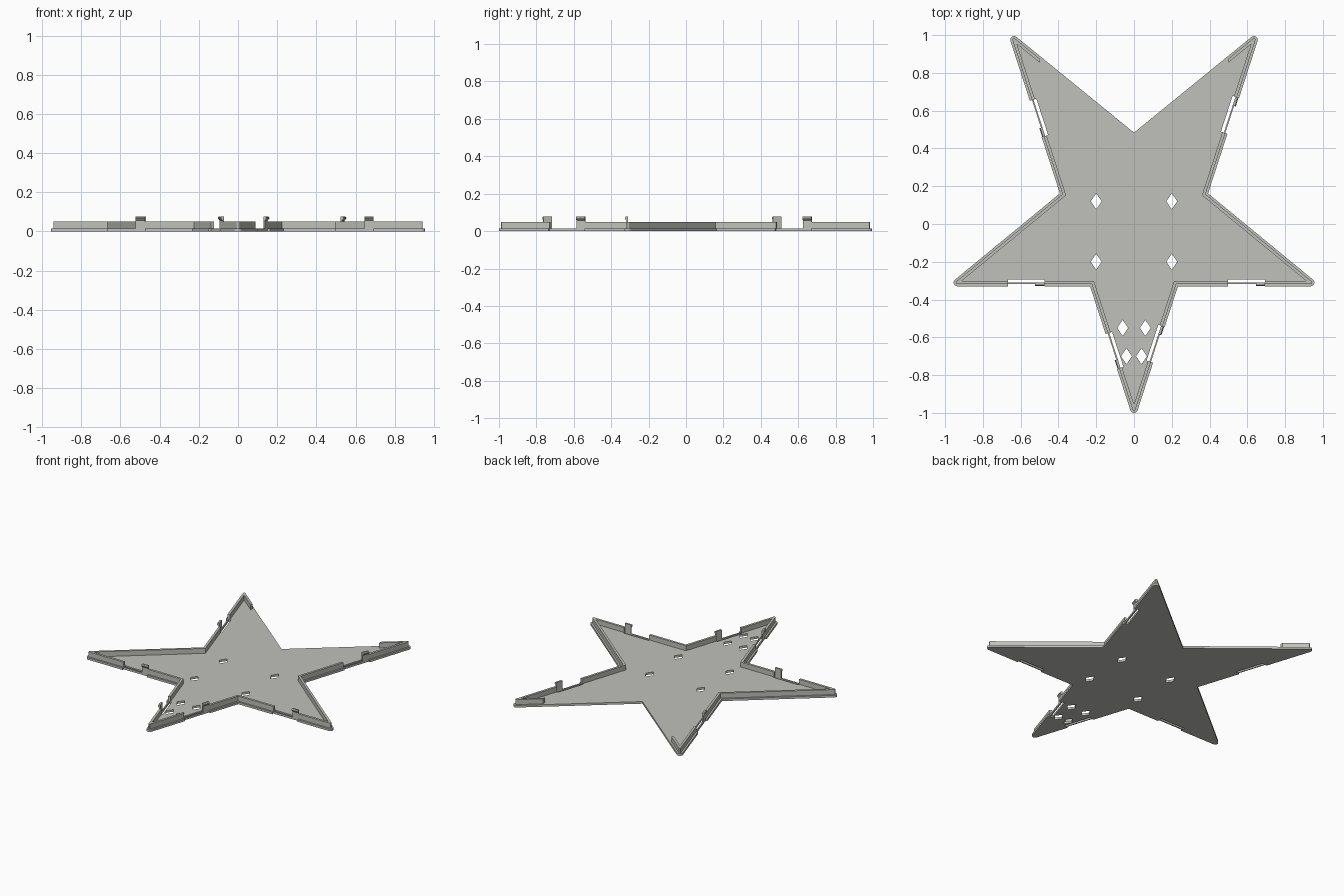
import bpy, bmesh, math
from mathutils import Vector

if "Cube" in bpy.data.objects:
    bpy.data.objects.remove(bpy.data.objects["Cube"])

PLATE_T, WALL_TOP, CLIP_TOP = 0.015, 0.05, 0.077

grey = bpy.data.materials.new("warm_grey")
grey.diffuse_color = (0.53, 0.535, 0.495, 1)
grey.use_nodes = True
grey.node_tree.nodes["Principled BSDF"].inputs["Base Color"].default_value = grey.diffuse_color

# Star centreline, counter-clockwise from the front tip
half = [(0.218, -0.31), (0.935, -0.31), (0.369, 0.155), (0.635, 0.975)]
STAR = [Vector(p) for p in
        [(0, -0.98)] + half + [(0, 0.458)] + [(-x, y) for x, y in reversed(half)]]
N = len(STAR)


def edge(i):
    """Start point, direction and outward normal of a star edge."""
    a, b = STAR[i % N], STAR[(i + 1) % N]
    d = (b - a).normalized()
    return a, d, Vector((d.y, -d.x))


def offset_star(dist, steps=8):
    """Offset the star: outward offsets get rounded tips, other corners are mitred."""
    pts = []
    for i in range(N):
        v, d2, n2 = edge(i)
        _, d1, n1 = edge(i - 1)
        turn = d1.x * d2.y - d1.y * d2.x
        if turn > 0 and dist > 0:
            a1 = math.atan2(n1.y, n1.x)
            sweep = math.acos(max(-1, min(1, n1.dot(n2))))
            for k in range(steps + 1):
                a = a1 + sweep * k / steps
                pts.append(v + dist * Vector((math.cos(a), math.sin(a))))
        else:
            pts.append(v + dist * (n1 + n2) / (1 + n1.dot(n2)))
    return pts


def strip(i, s0, s1, o0, o1):
    """Rectangle along edge i between two distances and two offsets."""
    a, d, n = edge(i)
    return [a + d * s + n * o for s, o in ((s0, o0), (s0, o1), (s1, o1), (s1, o0))]


def prisms(name, outlines, z0, z1):
    """Upright prisms from 2D outlines, joined in one object."""
    bm = bmesh.new()
    for pts in outlines:
        lo = [bm.verts.new((p[0], p[1], z0)) for p in pts]
        hi = [bm.verts.new((p[0], p[1], z1)) for p in pts]
        bm.faces.new(lo)
        bm.faces.new(hi)
        for k in range(len(pts)):
            j = (k + 1) % len(pts)
            bm.faces.new((lo[k], lo[j], hi[j], hi[k]))
    return finish(name, bm)


def finish(name, bm):
    bmesh.ops.recalc_face_normals(bm, faces=bm.faces)
    me = bpy.data.meshes.new(name)
    bm.to_mesh(me)
    bm.free()
    me.materials.append(grey)
    ob = bpy.data.objects.new(name, me)
    bpy.context.collection.objects.link(ob)
    return ob


def cut(ob, cutter):
    mod = ob.modifiers.new("cut", 'BOOLEAN')
    mod.operation, mod.solver, mod.object = 'DIFFERENCE', 'EXACT', cutter
    bpy.context.view_layer.objects.active = ob
    bpy.ops.object.modifier_apply(modifier=mod.name)
    bpy.data.objects.remove(cutter)


# Wall openings: edge index -> start and end distance along that edge
GAPS = {0: (0.265, 0.465), 1: (0.28, 0.475), 3: (0.345, 0.545),
        6: (0.333, 0.535), 8: (0.268, 0.46), 9: (0.28, 0.475)}

# Base plate with diamond holes, clip slots and notched ledge
plate = prisms("base_plate", [offset_star(0.02)], 0, PLATE_T)
holes = []
for x, y in ((0.2, 0.12), (0.2, -0.2), (0.06, -0.55), (0.04, -0.7)):
    for cx in (x, -x):
        holes.append([(cx - 0.029, y), (cx, y - 0.042), (cx + 0.029, y), (cx, y + 0.042)])
for i, (s0, s1) in GAPS.items():
    holes.append(strip(i, s0, s1, -0.016, 0.0))
    holes.append(strip(i, s0, s1, 0.008, 0.04))
cut(plate, prisms("plate_cutter", holes, -0.1, 0.1))

# Rim wall, opened at the clips and along the back notch
wall = prisms("rim_wall", [offset_star(0.008)], PLATE_T, WALL_TOP)
cut(wall, prisms("inner_cutter", [offset_star(-0.008)], -0.1, 0.1))
openings = [strip(i, s0, s1, -0.03, 0.03) for i, (s0, s1) in GAPS.items()]
openings.append([(0, 0.38), (0.5, 0.81), (0.5, 1.1), (-0.5, 1.1), (-0.5, 0.81)])
cut(wall, prisms("opening_cutter", openings, -0.1, 0.1))

# Snap clips: hooked profile (offset, height) swept along the edge
PROFILE = [(0.0, 0.005), (0.008, 0.005), (0.008, 0.056), (0.017, 0.066),
           (0.017, 0.071), (0.012, CLIP_TOP), (0.0, CLIP_TOP)]
for number, (i, (s0, s1)) in enumerate(GAPS.items(), 1):
    a, d, n = edge(i)
    bm = bmesh.new()
    ends = []
    for s in (s1 - 0.048, s1):
        ends.append([bm.verts.new((*(a + d * s + n * o), z)) for o, z in PROFILE])
        bm.faces.new(ends[-1])
    for k in range(len(PROFILE)):
        j = (k + 1) % len(PROFILE)
        bm.faces.new((ends[0][k], ends[0][j], ends[1][j], ends[1][k]))
    finish(f"snap_clip_{number}", bm)
